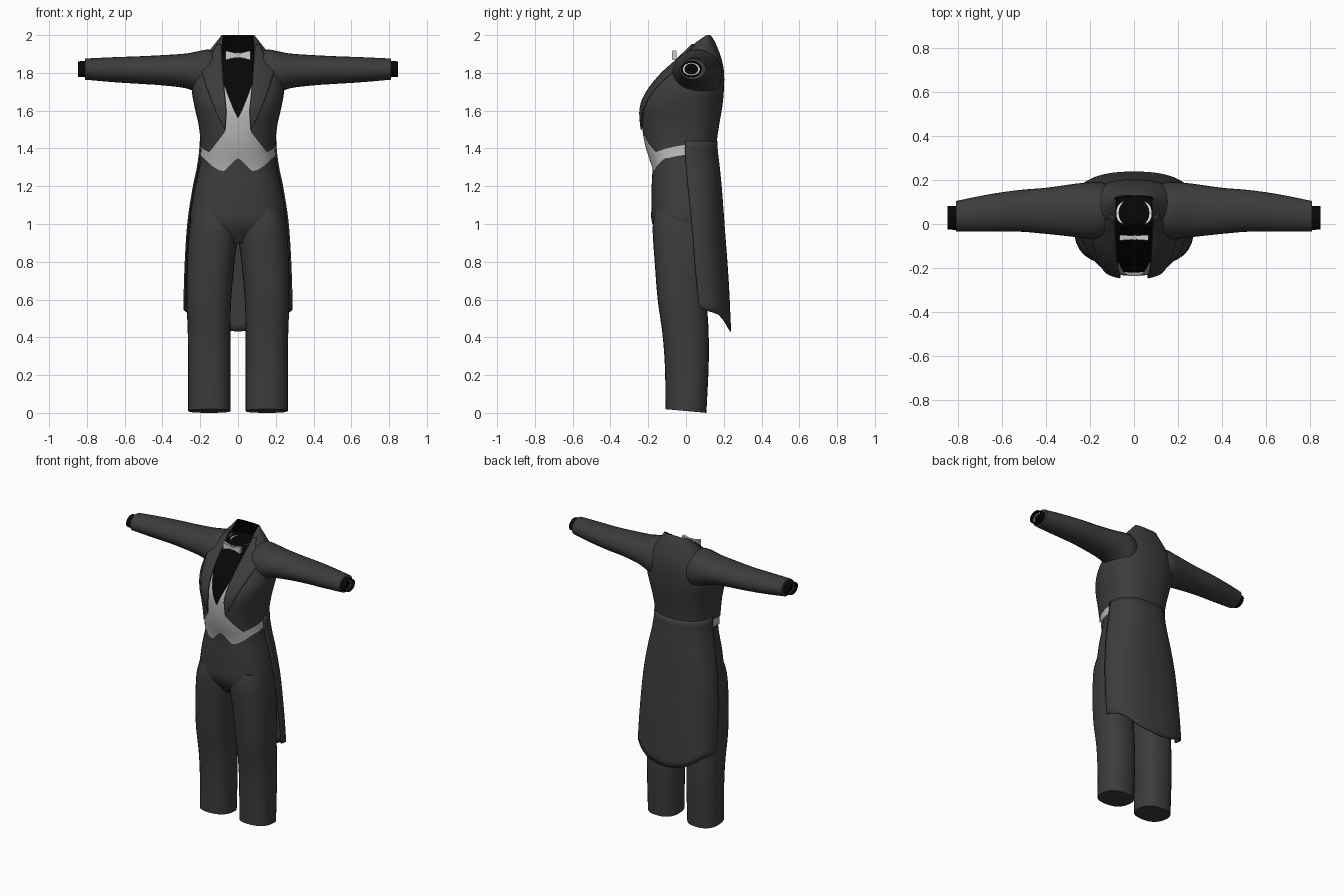
import bpy, bmesh, math
from math import sin, cos, asin, pi, radians

if "Cube" in bpy.data.objects:
    bpy.data.objects.remove(bpy.data.objects["Cube"])


def material(name, v):
    m = bpy.data.materials.new(name)
    m.diffuse_color = (v, v, v, 1)
    m.use_nodes = True
    m.node_tree.nodes["Principled BSDF"].inputs["Base Color"].default_value = m.diffuse_color
    return m


CHARCOAL = material("charcoal cloth", 0.045)
BLACK = material("black cloth", 0.002)
GREY = material("light grey satin", 0.5)
TIE = material("pale tie", 0.62)
WHITE = material("white linen", 0.9)


def lin(pts, t):
    """Straight interpolation of (t, value) pairs."""
    if t <= pts[0][0]:
        return pts[0][1]
    for (a, p), (b, q) in zip(pts, pts[1:]):
        if t <= b:
            return p + (q - p) * (t - a) / (b - a)
    return pts[-1][1]


def smooth(rows, t):
    """Hermite interpolation of rows whose first entry is the parameter."""
    t = min(max(t, rows[0][0]), rows[-1][0])
    i = 0
    while i < len(rows) - 2 and t > rows[i + 1][0]:
        i += 1
    a, b = rows[i], rows[i + 1]
    p, n = rows[max(i - 1, 0)], rows[min(i + 2, len(rows) - 1)]
    h = b[0] - a[0]
    u = (t - a[0]) / h
    out = []
    for k in range(1, len(a)):
        ma = (b[k] - p[k]) / (b[0] - p[0]) * h
        mb = (n[k] - a[k]) / (n[0] - a[0]) * h
        out.append((2*u**3 - 3*u*u + 1) * a[k] + (u**3 - 2*u*u + u) * ma
                   + (3*u*u - 2*u**3) * b[k] + (u**3 - u*u) * mb)
    return out


def finish(name, bm, mat, mirror=True, angle=40, thick=0):
    bmesh.ops.remove_doubles(bm, verts=bm.verts, dist=1e-5)
    bmesh.ops.recalc_face_normals(bm, faces=bm.faces)
    me = bpy.data.meshes.new(name)
    bm.to_mesh(me)
    bm.free()
    me.materials.append(mat)
    ob = bpy.data.objects.new(name, me)
    bpy.context.collection.objects.link(ob)
    bpy.context.view_layer.objects.active = ob
    ob.select_set(True)
    bpy.ops.object.shade_smooth_by_angle(angle=radians(angle))
    ob.select_set(False)
    if mirror:
        m = ob.modifiers.new("mirror", 'MIRROR')
        m.merge_threshold = 0.0005
    if thick:
        s = ob.modifiers.new("thickness", 'SOLIDIFY')
        s.thickness = thick
        s.offset = 0
    return ob


def grid(name, fn, nu, nv, mat, closed=False, caps=False, **kw):
    """Surface from fn(u, v) with u, v in 0..1; u wraps when closed."""
    bm = bmesh.new()
    cols = nu if closed else nu + 1
    rows = [[bm.verts.new(fn(i / nu, j / nv)) for i in range(cols)]
            for j in range(nv + 1)]
    for j in range(nv):
        for i in range(nu):
            k = (i + 1) % cols
            bm.faces.new((rows[j][i], rows[j][k], rows[j + 1][k], rows[j + 1][i]))
    if caps:
        bm.faces.new(rows[0])
        bm.faces.new(rows[-1])
    return finish(name, bm, mat, **kw)


N = 2.4
# Coat sections: z, half width, front y, widest y, back y
COAT = [(0.43, .285, -.1, .085, .235), (0.7, .282, -.1, .055, .222),
        (1.0, .265, -.15, .03, .2), (1.2, .235, -.175, .01, .185),
        (1.3, .214, -.187, 0, .175), (1.42, .2, -.222, -.005, .163),
        (1.52, .208, -.238, 0, .175), (1.62, .23, -.238, 0, .192),
        (1.7, .243, -.205, .02, .2), (1.79, .23, -.135, .045, .202),
        (1.86, .197, -.06, .06, .192), (1.92, .15, .0, .08, .172),
        (1.97, .11, .05, .1, .15), (2.0, .088, .1, .115, .13)]


def section(w, yf, yc, yb, th, d=0):
    s, c = sin(th), cos(th)
    x = math.copysign(abs(s) ** (2 / N), s) * (w + d) if abs(s) > 1e-6 else 0
    r = abs(c) ** (2 / N)
    return x, (yc - (yc - yf + d) * r if c > 0 else yc + (yb - yc + d) * r)


def coat(th, z, d=0):
    x, y = section(*smooth(COAT, z), th, d)
    return x, y, z


def coat_angle(x, z):
    w = smooth(COAT, z)[0]
    return asin(min(x / w, .97) ** (N / 2))


# Jacket body: from the cutaway front edge round to the centre back
EDGE = [(1.38, .152), (1.49, .066), (1.6, .06), (1.75, .075), (1.92, .085), (2, .083)]
HEM = [(0, 1.38), (.4, 1.42), (.5, 1.41), (1, 1.4)]


def jacket(u, v, d=0, z0=None):
    lo = z0 or lin(HEM, u)
    z = lo + (2.0 - lo) * v
    a = coat_angle(lin(EDGE, z), z)
    return coat(a + (pi - a) * u, z, d)


grid("jacket_body", jacket, 28, 36, CHARCOAL)
grid("collar_lining", lambda u, v: jacket(u, v, -.007, 1.5), 28, 24, BLACK)

# Notched lapels lying on the chest
LAPEL = [(1.5, .068), (1.6, .115), (1.72, .16), (1.84, .195), (1.845, .15),
         (1.88, .14), (1.95, .105)]


def lapel(u, v):
    z = 1.5 + .45 * v
    a, b = coat_angle(lin(EDGE, z), z), coat_angle(lin(LAPEL, z), z)
    return coat(a + (max(b, a) - a) * u, z, .007)


grid("lapels", lapel, 8, 44, CHARCOAL, thick=.008)

# Long tails from the sides round the back
TAIL_HEM = [(0, .55), (.4, .52), (.75, .45), (1, .43)]


def tails(u, v):
    lo = lin(TAIL_HEM, u)
    return coat(pi / 2 * (1 + u), lo + (1.44 - lo) * v)


grid("coat_tails", tails, 18, 24, CHARCOAL, thick=.008)

# Waistcoat with a V neck and two points
VEST_LOW = [(0, 1.345), (16, 1.28), (24, 1.285), (60, 1.345), (95, 1.37)]
VEST_TOP = [(0, 1.56), (14, 1.74), (25, 1.74), (40, 1.5), (95, 1.42)]


def vest(u, v):
    a = 95 * u
    lo, hi = lin(VEST_LOW, a), lin(VEST_TOP, a)
    return coat(radians(a), lo + (hi - lo) * v, -.005)


grid("waistcoat", vest, 38, 16, GREY)

# Dark shirt inside the jacket
grid("shirt", lambda u, v: coat(2 * pi * u, 1.46 + .44 * v, -.02),
     40, 20, BLACK, closed=True, caps=True, mirror=False)

# White crescents inside the neck
def crescent(u, v):
    t = radians(-50 + 100 * u)
    r = .07 + .013 * v * cos(radians(-90 + 180 * u))
    return r * cos(t), .05 + r * sin(t), 1.906


grid("neck_band", crescent, 12, 1, WHITE)

# Trousers: hips and mirrored legs
HIPS = [(.9, .17, -.11, 0, .08), (1.0, .25, -.178, 0, .15), (1.1, .245, -.183, 0, .165),
        (1.2, .228, -.182, 0, .165), (1.3, .205, -.178, 0, .155), (1.45, .185, -.19, 0, .145)]


def hips(u, v):
    z = .9 + .55 * v
    return *section(*smooth(HIPS, z), 2 * pi * u), z


grid("trouser_hips", hips, 40, 16, CHARCOAL, closed=True, caps=True, mirror=False)

# Leg sections: z, inner x, outer x, front y, back y
LEG = [(.01, .04, .264, -.108, .108), (.25, .04, .264, -.112, .12),
       (.42, .04, .266, -.125, .12), (.6, .036, .272, -.15, .112),
       (.8, .018, .27, -.166, .125), (.93, .002, .262, -.175, .14),
       (1.0, .001, .254, -.176, .145), (1.08, .01, .235, -.16, .14)]


def leg(u, v):
    z = .01 + 1.07 * v
    a, b, f, k = smooth(LEG, z)
    x, y = section((b - a) / 2, f, (f + k) / 2, k, 2 * pi * u)
    tilt = .01 * (1 - v) ** 8 * (-y / .11)
    return (a + b) / 2 + x, y, z + tilt


grid("trouser_legs", leg, 28, 28, CHARCOAL, closed=True, caps=True)

# Sleeves: x, y centre, z centre, y radius, z radius
SLEEVE = [(.08, .06, 1.79, .1, .1), (.15, .06, 1.793, .13, .13), (.21, .061, 1.803, .128, .112),
          (.27, .062, 1.81, .121, .093), (.4, .06, 1.814, .105, .08),
          (.52, .06, 1.815, .095, .073), (.66, .05, 1.817, .085, .066),
          (.81, .035, 1.82, .07, .056)]


def tube(x, yc, zc, ry, rz, u):
    return x, yc + ry * cos(2 * pi * u), zc + rz * sin(2 * pi * u)


def sleeve(u, v):
    x = .08 + .73 * v
    return tube(x, *smooth(SLEEVE, x), u)


grid("sleeves", sleeve, 28, 30, CHARCOAL, closed=True, caps=True)

# Cuffs: open black bands with a white ring set inside
CUFF = [(.79, .056, .044), (.848, .053, .041), (.848, .048, .036), (.82, .046, .034)]


def cuff(u, v):
    x, ry, rz = CUFF[round(v * 3)]
    return tube(x, .028, 1.82, ry, rz, u)


grid("cuffs", cuff, 24, 3, BLACK, closed=True, caps=True)
grid("cuff_rings", lambda u, v: tube(.824, .028, 1.82, .046 - .009 * v, .034 - .005 * v, u),
     24, 1, WHITE, closed=True)


# Bow tie: flared wings and a knot
def block(name, x0, x1, h0, h1, mat, mirror):
    bm = bmesh.new()
    bmesh.ops.create_cube(bm, size=1)
    for v in bm.verts:
        out = v.co.x > 0
        v.co = (x1 if out else x0, -.062 + v.co.y * (.026 if out else .018),
                1.893 + v.co.z * (h1 if out else h0))
    bmesh.ops.bevel(bm, geom=bm.edges[:], offset=.003, segments=2, affect='EDGES')
    finish(name, bm, mat, mirror)


block("bow_wings", .006, .066, .022, .05, TIE, True)
block("bow_knot", -.012, .012, .03, .03, GREY, False)
